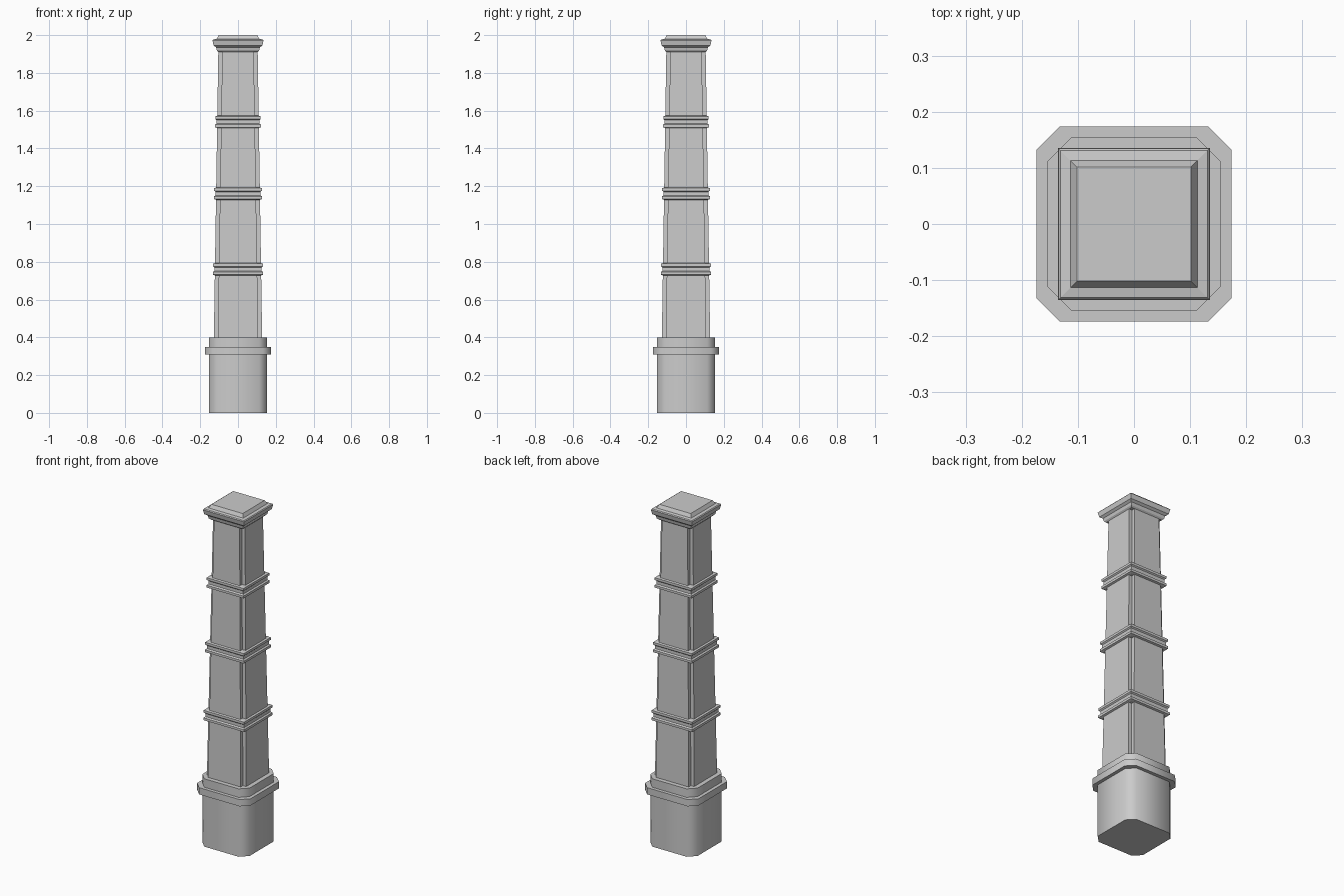
import bpy, bmesh
from math import radians

if "Cube" in bpy.data.objects:
    bpy.data.objects.remove(bpy.data.objects["Cube"])


def square(h, c=0):
    return [(h, -h), (h, h), (-h, h), (-h, -h)]


def chamfered(h, c):
    k = h - c
    return [(k, -h), (h, -k), (h, k), (k, h), (-k, h), (-h, k), (-h, -k), (-k, -h)]


def notched(h, c):
    k = h - c
    quarter = [(h, -k), (h, k), (k, k)]
    pts = []
    for i in range(4):
        pts += quarter
        quarter = [(-y, x) for x, y in quarter]
    return pts


def loft(name, section, profile, c=0, smooth=None):
    """Skin a cross-section through (half width, height) profile points."""
    bm = bmesh.new()
    rings = [[bm.verts.new((x, y, z)) for x, y in section(h, c)] for h, z in profile]
    n = len(rings[0])
    for a, b in zip(rings, rings[1:]):
        for i in range(n):
            j = (i + 1) % n
            bm.faces.new((a[i], a[j], b[j], b[i]))
    bm.faces.new(rings[0][::-1])
    bm.faces.new(rings[-1])
    bmesh.ops.recalc_face_normals(bm, faces=bm.faces)
    mesh = bpy.data.meshes.new(name)
    bm.to_mesh(mesh)
    bm.free()
    obj = bpy.data.objects.new(name, mesh)
    bpy.context.collection.objects.link(obj)
    if smooth:
        bpy.ops.object.select_all(action='DESELECT')
        obj.select_set(True)
        bpy.context.view_layer.objects.active = obj
        bpy.ops.object.shade_smooth_by_angle(angle=radians(smooth))
    return obj


# Chamfered plinth with projecting band and upper step
loft("plinth", chamfered,
     [(0.154, 0), (0.154, 0.31), (0.174, 0.31), (0.174, 0.35),
      (0.154, 0.35), (0.154, 0.40)], 0.042, 50)

# Tapering shaft with notched corners
z0, z1, h0, h1 = 0.39, 1.93, 0.128, 0.104
loft("shaft", notched, [(h0, z0), (h1, z1)], 0.021)

# Double-lipped collars that follow the taper
for i, z in enumerate((0.76, 1.16, 1.54)):
    s = h0 + (h1 - h0) * (z - z0) / (z1 - z0)
    loft(f"collar_{i + 1}", square,
         [(s - 0.002, z - 0.033), (s + 0.011, z - 0.028), (s + 0.011, z - 0.014),
          (s + 0.003, z - 0.008), (s + 0.003, z + 0.010),
          (s + 0.010, z + 0.016), (s + 0.010, z + 0.030), (s - 0.002, z + 0.034)])

# Moulded cap with a raised top
loft("cap", square,
     [(0.104, 1.91), (0.112, 1.918), (0.116, 1.935), (0.129, 1.945), (0.135, 1.972),
      (0.131, 1.977), (0.113, 1.98), (0.102, 2.0)])
